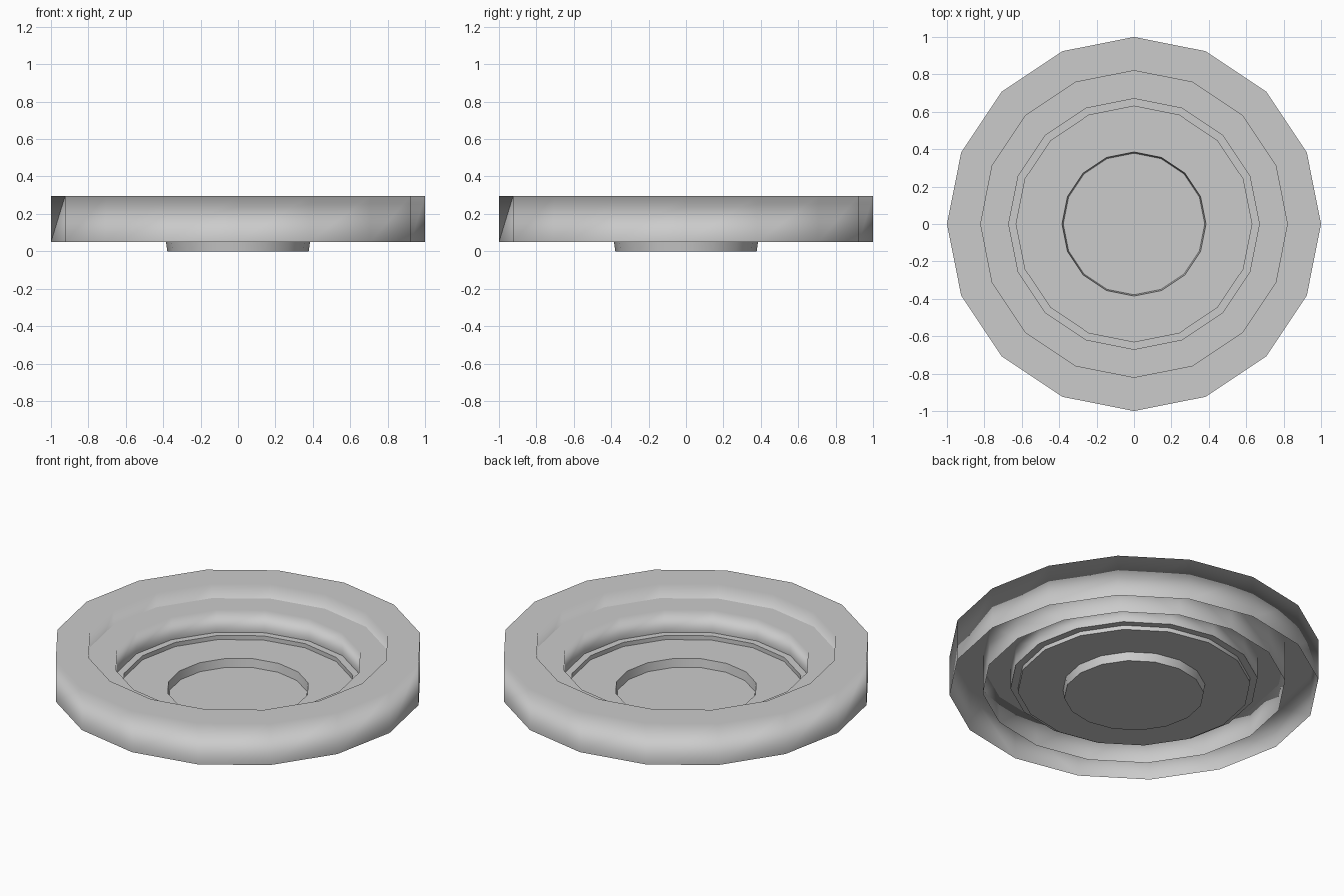
import bpy, math
from mathutils import Vector

if "Cube" in bpy.data.objects:
    bpy.data.objects.remove(bpy.data.objects["Cube"])

SIDES = 16


def lathe(name, profile, soft=False):
    """Spin (radius, z, tilt) points around z. With soft, tilt sets the normal:
    0 = up, 1 = outward, -1 = inward."""
    verts, normals, faces = [], [], []
    capped = profile[-1][0] == 0
    rings = profile[:-1] if capped else profile
    for r, z, tilt in rings:
        for k in range(SIDES):
            a = 2 * math.pi * k / SIDES
            c, s = math.cos(a), math.sin(a)
            verts.append((r * c, r * s, z))
            normals.append(Vector((c * tilt, s * tilt, 1 - abs(tilt))))
    for i in range(len(rings) - 1):
        for k in range(SIDES):
            n = (k + 1) % SIDES
            a, b = i * SIDES, (i + 1) * SIDES
            faces.append((a + k, a + n, b + n, b + k))
    if capped:
        last = (len(rings) - 1) * SIDES
        faces.append(tuple(range(last, last + SIDES)))
    mesh = bpy.data.meshes.new(name)
    mesh.from_pydata(verts, [], faces)
    mesh.update()
    obj = bpy.data.objects.new(name, mesh)
    bpy.context.collection.objects.link(obj)
    if soft:
        mesh.polygons.foreach_set("use_smooth", [True] * len(mesh.polygons))
        mesh.normals_split_custom_set_from_vertices(normals)
    else:
        bpy.ops.object.select_all(action='DESELECT')
        obj.select_set(True)
        bpy.context.view_layer.objects.active = obj
        bpy.ops.object.shade_smooth_by_angle(angle=math.radians(35))
    return obj


# Outer rim: hollow channel, open underneath
lathe("outer_rim", [(1.0, 0.05, 1), (1.0, 0.297, 0),
                    (0.82, 0.297, 0), (0.82, 0.05, -1)], soft=True)

# Inner ledge stepping down from the rim
lathe("inner_ledge", [(0.82, 0.21, 0), (0.67, 0.21, 0),
                      (0.67, 0.075, -1)], soft=True)

# Dish floor with a thin step and the sunken foot
lathe("dish_floor", [(0.67, 0.075, 0), (0.63, 0.075, 0), (0.63, 0.05, 0),
                     (0.48, 0.05, 0), (0.385, 0.05, 0), (0.378, 0.0, 0),
                     (0, 0, 0)])
